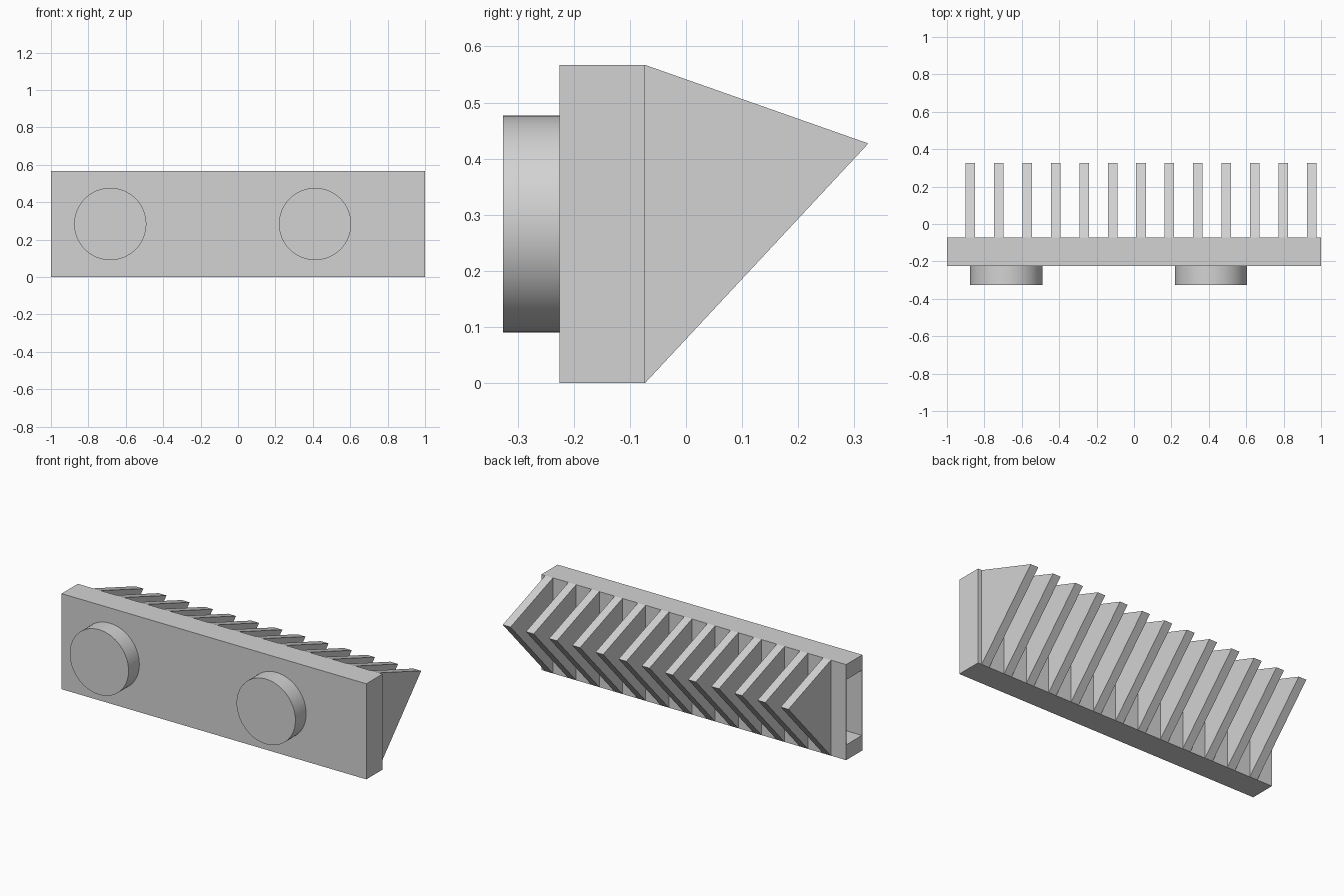
import bpy, bmesh, math
from mathutils import Matrix, Vector

cube = bpy.data.objects.get("Cube")
if cube:
    bpy.data.objects.remove(cube, do_unlink=True)

# One plain grey
grey = bpy.data.materials.new("plain grey")
grey.use_nodes = True
colour = (0.65, 0.65, 0.65, 1)
grey.diffuse_color = colour
for node in grey.node_tree.nodes:
    if node.type == 'BSDF_PRINCIPLED':
        node.inputs["Base Color"].default_value = colour

FRONT, BACK, HEIGHT = -0.225, -0.073, 0.567
MID_Z = HEIGHT / 2
RADIUS = 0.193


def finish(name, bm):
    bmesh.ops.recalc_face_normals(bm, faces=bm.faces)
    mesh = bpy.data.meshes.new(name)
    bm.to_mesh(mesh)
    bm.free()
    mesh.materials.append(grey)
    obj = bpy.data.objects.new(name, mesh)
    bpy.context.collection.objects.link(obj)
    return obj


# Long box body, with a slot running in from its open end
bm = bmesh.new()
bmesh.ops.create_cube(bm, size=1)
bmesh.ops.scale(bm, vec=(2, BACK - FRONT, HEIGHT), verts=bm.verts)
bmesh.ops.translate(bm, vec=(0, (FRONT + BACK) / 2, MID_Z), verts=bm.verts)
bm.normal_update()
end = min(bm.faces, key=lambda f: f.calc_center_median().x)
bmesh.ops.inset_individual(bm, faces=[end], thickness=0.006)
for v in end.verts:
    v.co.z = MID_Z + math.copysign(RADIUS, v.co.z - MID_Z)
slot = bmesh.ops.extrude_discrete_faces(bm, faces=[end])["faces"][0]
bmesh.ops.translate(bm, vec=(1.9, 0, 0), verts=slot.verts)
finish("body", bm)

# Round studs on the front
for name, x in (("right_stud", -0.683), ("left_stud", 0.412)):
    bm = bmesh.new()
    depth = 0.101
    place = Matrix.Translation((x, FRONT - depth / 2, MID_Z))
    bmesh.ops.create_cone(bm, cap_ends=True, segments=64, radius1=RADIUS,
                          radius2=RADIUS, depth=depth,
                          matrix=place @ Matrix.Rotation(math.pi / 2, 4, 'X'))
    stud = finish(name, bm)
    bpy.ops.object.select_all(action='DESELECT')
    stud.select_set(True)
    bpy.context.view_layer.objects.active = stud
    bpy.ops.object.shade_smooth_by_angle(angle=math.radians(30))

# Row of triangular fins on the back
profile = [(BACK, 0), (BACK, HEIGHT), (0.325, 0.427)]
for i in range(13):
    x = -0.9 + 0.152 * i
    bm = bmesh.new()
    side = bm.faces.new([bm.verts.new((x, y, z)) for y, z in profile])
    new = bmesh.ops.extrude_face_region(bm, geom=[side])["geom"]
    bmesh.ops.translate(bm, vec=Vector((0.051, 0, 0)),
                        verts=[g for g in new if isinstance(g, bmesh.types.BMVert)])
    finish(f"fin_{i + 1}", bm)
